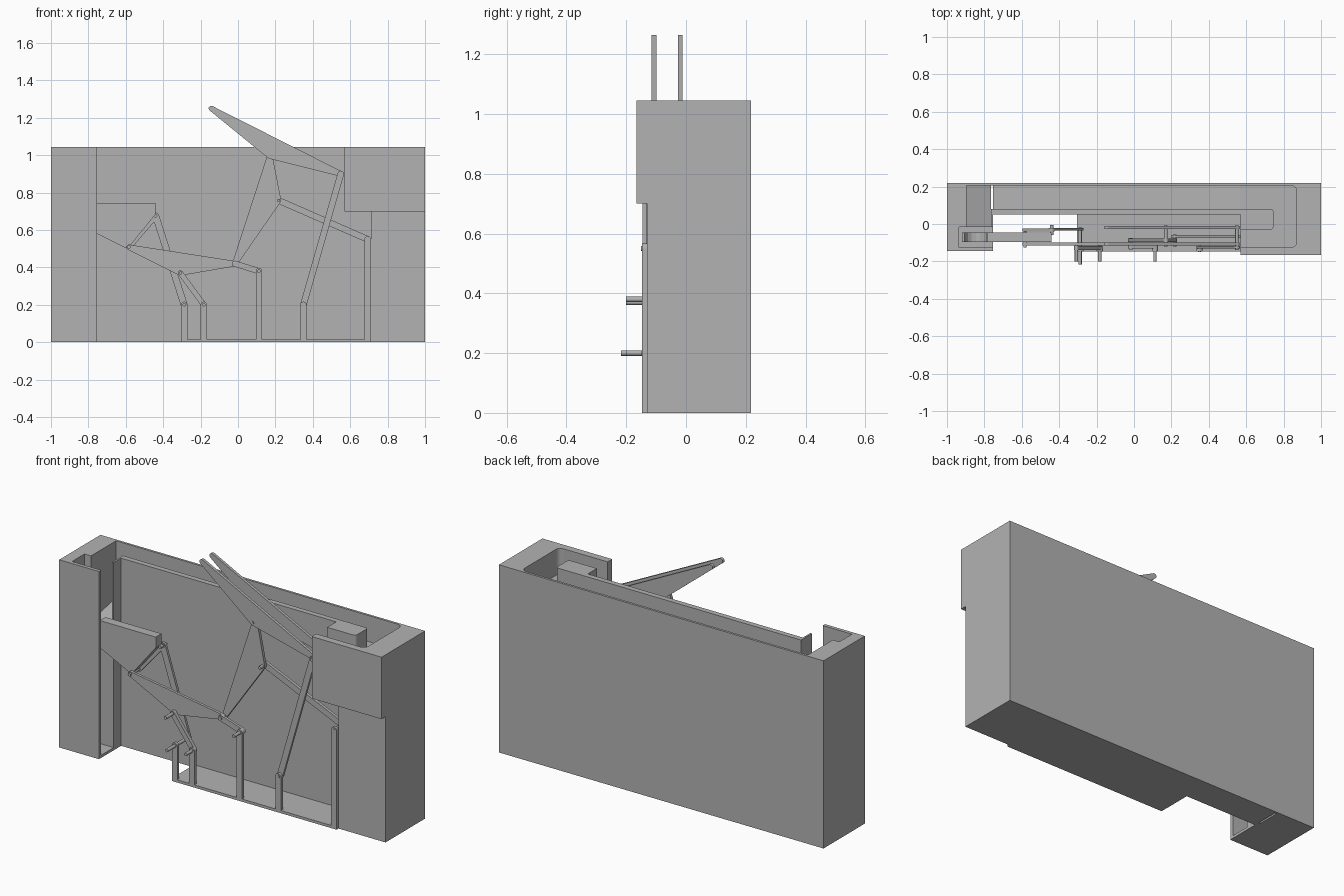
import bpy, bmesh, math
from mathutils import Vector

cube = bpy.data.objects.get("Cube")
if cube:
    bpy.data.objects.remove(cube, do_unlink=True)

GREY = (0.45, 0.45, 0.45, 1)
mat = bpy.data.materials.new("plain grey")
mat.use_nodes = True
mat.diffuse_color = GREY
mat.node_tree.nodes["Principled BSDF"].inputs["Base Color"].default_value = GREY


def prism(name, points, low, high, axis):
    """Extrude a closed outline along one axis; the outline uses the other two."""
    def place(p, d):
        return {"x": (d, p[0], p[1]), "y": (p[0], d, p[1]), "z": (p[0], p[1], d)}[axis]
    bm = bmesh.new()
    face = bm.faces.new([bm.verts.new(place(p, low)) for p in points])
    top = bmesh.ops.extrude_face_region(bm, geom=[face])["geom"]
    shift = Vector(place((0, 0), high - low))
    bmesh.ops.translate(bm, vec=shift, verts=[v for v in top if isinstance(v, bmesh.types.BMVert)])
    bmesh.ops.recalc_face_normals(bm, faces=bm.faces)
    mesh = bpy.data.meshes.new(name)
    bm.to_mesh(mesh)
    bm.free()
    mesh.materials.append(mat)
    ob = bpy.data.objects.new(name, mesh)
    bpy.context.collection.objects.link(ob)
    return ob


def box(name, x0, x1, y0, y1, z0, z1):
    return prism(name, [(x0, y0), (x1, y0), (x1, y1), (x0, y1)], z0, z1, "z")


def arc(center, radius, start, end, steps=8):
    return [(center[0] + radius * math.cos(start + (end - start) * i / steps),
             center[1] + radius * math.sin(start + (end - start) * i / steps))
            for i in range(steps + 1)]


def rounded_plate(name, joints, radius, y0, y1):
    """Flat link with a round end at every joint, joints anticlockwise."""
    outline = []
    for i, joint in enumerate(joints):
        before = Vector(joint) - Vector(joints[i - 1])
        after = Vector(joints[(i + 1) % len(joints)]) - Vector(joint)
        a = math.atan2(before.y, before.x) - math.pi / 2
        b = math.atan2(after.y, after.x) - math.pi / 2
        while b < a:
            b += 2 * math.pi
        outline += arc(joint, radius, a, b)
    return prism(name, outline, y0, y1, "y")


def pin(name, joint, y0, y1, radius=0.009):
    ob = prism(name, arc(joint, radius, 0, 2 * math.pi, 16)[:-1], y0, y1, "y")
    for p in ob.data.polygons:
        p.use_smooth = len(p.vertices) == 4
    return ob


def right_rounded(x0, x1, y0, y1, r):
    """Plan outline with its two right corners rounded."""
    return ([(x0, y1), (x0, y0)] + arc((x1 - r, y0 + r), r, -math.pi / 2, 0)
            + arc((x1 - r, y1 - r), r, 0, math.pi / 2))


TOP, BACK = 1.045, 0.218

# Casing: rear wall, sloped ball channel and inner panel
box("rear_wall", -0.755, 0.57, 0.205, BACK, 0, TOP)
prism("channel_floor", [(-0.755, 0), (0.57, 0), (0.57, 0.9), (-0.755, 0.8)], 0.08, 0.205, "y")
box("inner_panel", -0.765, 0.71, 0.05, 0.08, 0, TOP)
box("panel_return", -0.765, -0.755, -0.015, 0.05, 0, TOP)
box("base_floor", -0.305, 0.71, -0.13, 0.05, 0, 0.015)

# Left tower with its open shaft and ramp
prism("left_tower", [(-1, -0.145), (-0.755, -0.145), (-0.755, -0.125), (-0.935, -0.125),
                     (-0.935, -0.015), (-0.895, -0.015), (-0.895, 0.205), (-0.755, 0.205),
                     (-0.755, BACK), (-1, BACK)], 0, TOP, "z")
prism("drop_ramp", [(-0.015, 0), (0.205, 0), (0.205, 0.73), (-0.015, 0.68)], -0.895, -0.765, "x")
box("shaft_floor", -0.935, -0.755, -0.125, -0.015, 0, 0.015)

# Right tower with overhang and a tray cut into its top
box("right_tower", 0.71, 1, -0.13, BACK, 0, 0.7)
box("tower_rear", 0.57, 0.71, 0.08, BACK, 0, 0.7)
head = box("right_tower_head", 0.57, 1, -0.165, BACK, 0.7, TOP)
tray = prism("tray_cutter", right_rounded(0.4, 0.87, -0.125, 0.205, 0.03), 0.9, 1.2, "z")
tray.hide_render = True
tray.hide_viewport = True
cut = head.modifiers.new("tray", "BOOLEAN")
cut.operation = "DIFFERENCE"
cut.object = tray
cut.solver = "EXACT"
prism("tray_divider", right_rounded(0.57, 0.745, -0.03, 0.08, 0.015), 0.88, TOP, "z")

# Post frame along the front edge
FRONT, INNER = -0.147, -0.13
box("frame_rail", -0.305, 0.71, FRONT, INNER, 0, 0.015)
posts = {"far_left": (-0.288, 0.2), "left": (-0.183, 0.2), "middle": (0.112, 0.38),
         "right": (0.35, 0.2), "far_right": (0.693, 0.55)}
for side, (x, z) in posts.items():
    prism(side + "_post", [(x - 0.017, 0), (x + 0.017, 0)] + arc((x, z), 0.017, 0, math.pi),
          FRONT, INNER, "y")

# Linkage joints
elbow, lever_tip, crank = (-0.583, 0.508), (-0.44, 0.675), (-0.308, 0.37)
hub, knee, shoulder = (-0.017, 0.42), (0.217, 0.758), (0.17, 0.995)
arm_end, arm_tip = (0.55, 0.9), (-0.143, 1.25)
D, E, G, L, K = (posts[k] for k in posts)

# Lower links
rounded_plate("crank_plate", [elbow, crank, hub], 0.014, -0.115, -0.1)
rounded_plate("crank_link", [crank, E], 0.014, -0.138, -0.118)
rounded_plate("lever_bar", [lever_tip, D], 0.018, -0.036, -0.022)
rounded_plate("elbow_link", [elbow, lever_tip], 0.014, -0.04, -0.025)
rounded_plate("hub_link", [hub, G], 0.016, -0.13, -0.115)

# Upper links
rounded_plate("rocker_plate", [hub, knee, shoulder], 0.014, -0.095, -0.078)
rounded_plate("knee_bar", [knee, K], 0.017, -0.075, -0.058)
rounded_plate("drive_bar", [arm_end, L], 0.017, -0.132, -0.118)
for side, y in (("front", -0.115), ("rear", -0.027)):
    rounded_plate(side + "_lift_arm", [arm_tip, shoulder, arm_end], 0.014, y, y + 0.016)

# Tilting ball lever with a round cradle
prism("ball_lever", [(-0.92, 0.745), (-0.92, 0.65), (-0.755, 0.58), (-0.6, 0.503), elbow,
                     (-0.44, 0.685), (-0.44, 0.745)]
      + arc((-0.845, 0.745), 0.06, 0, -math.pi), -0.095, -0.045, "y")

# Pivot pins
for name, joint, y0, y1 in (
        ("far_left", D, -0.217, -0.02), ("left", E, -0.2, -0.115), ("crank", crank, -0.2, -0.1),
        ("middle", G, -0.2, -0.115), ("right", L, -0.15, -0.115), ("far_right", K, -0.15, -0.055),
        ("elbow", elbow, -0.125, -0.025), ("lever", lever_tip, -0.06, -0.005),
        ("hub", hub, -0.135, -0.075), ("knee", knee, -0.12, -0.055),
        ("shoulder", shoulder, -0.12, -0.008), ("arm_end", arm_end, -0.14, -0.008)):
    pin(name + "_pin", joint, y0, y1)
